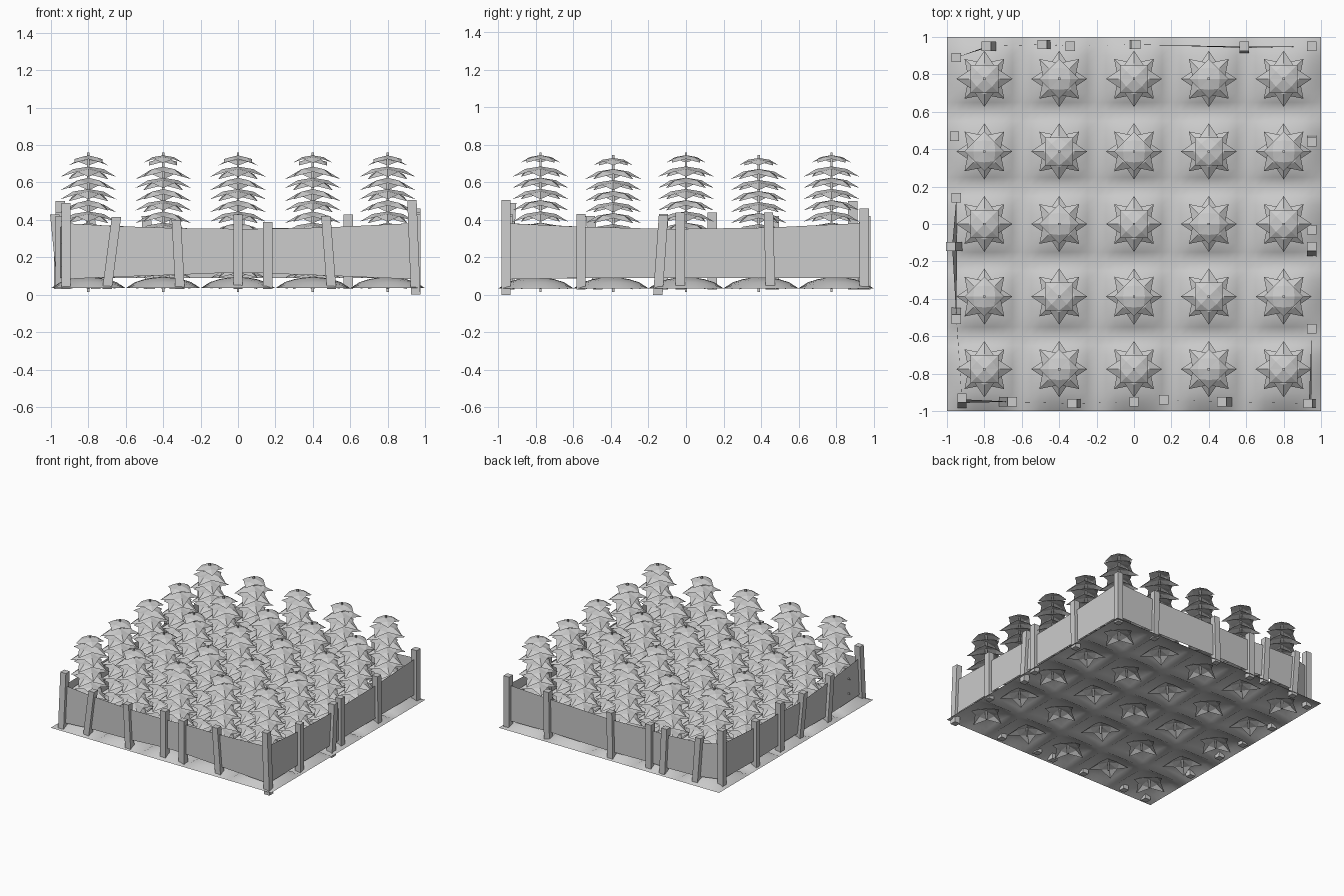
import bpy
from math import sin, cos, pi, radians
from mathutils import Vector

cube = bpy.data.objects.get("Cube")
if cube:
    bpy.data.objects.remove(cube, do_unlink=True)

CELLS = 5
PITCH = 2 / CELLS
EDGE_Z = 0.035


def add_mesh(name, verts, faces, smooth=False):
    mesh = bpy.data.meshes.new(name)
    mesh.from_pydata(verts, [], faces)
    mesh.update()
    obj = bpy.data.objects.new(name, mesh)
    bpy.context.collection.objects.link(obj)
    for poly in mesh.polygons:
        poly.use_smooth = smooth
    return obj


# Soil sheet: one rounded mound per planting cell
def build_soil():
    steps = CELLS * 8
    verts = []
    for j in range(steps + 1):
        for i in range(steps + 1):
            u, v = i / steps, j / steps
            swell = abs(sin(pi * u * CELLS) * sin(pi * v * CELLS))
            verts.append((2 * u - 1, 2 * v - 1, EDGE_Z + 0.06 * swell ** 0.65))
    row = steps + 1
    faces = [(j * row + i, j * row + i + 1, (j + 1) * row + i + 1, (j + 1) * row + i)
             for j in range(steps) for i in range(steps)]
    add_mesh("soil", verts, faces, smooth=True)


# One whorl of four drooping leaves around the stem
def add_whorl(verts, faces, z, turn, tip, notch, droop):
    first = len(verts)
    verts.append((0, 0, z))
    for k in range(4):
        a = turn + k * pi / 2
        b = a + pi / 4
        verts.append((tip * 0.55 * cos(a), tip * 0.55 * sin(a), z - droop * 0.25))
        verts.append((notch * cos(b), notch * sin(b), z - droop * 0.5))
        verts.append((tip * cos(a), tip * sin(a), z - droop))
    for k in range(4):
        rib, after, point = (first + 1 + 3 * k + n for n in range(3))
        before = first + 1 + 3 * ((k - 1) % 4) + 1
        faces += [(first, rib, after), (first, before, rib),
                  (rib, point, after), (rib, before, point)]


# Thin square stem
def add_stem(verts, faces, bottom, top, r=0.006):
    first = len(verts)
    for z in (bottom, top):
        verts += [(-r, -r, z), (r, -r, z), (r, r, z), (-r, r, z)]
    faces += [tuple(first + n for n in ring) for ring in ((3, 2, 1, 0), (4, 5, 6, 7))]
    for k in range(4):
        n = (k + 1) % 4
        faces.append((first + k, first + n, first + 4 + n, first + 4 + k))


def plant_mesh(name, turned):
    verts, faces = [], []
    add_stem(verts, faces, 0.015, 0.76)
    for k in range(12):
        angle = radians(45) * ((k + 1 + turned) % 2)
        z = 0.745 - 0.06 * k
        if k == 0:
            add_whorl(verts, faces, z, angle, 0.106, 0.075, 0.04)
        else:
            add_whorl(verts, faces, z, angle, 0.15, 0.085, 0.055)
    mesh = bpy.data.meshes.new(name)
    mesh.from_pydata(verts, [], faces)
    mesh.update()
    return mesh


def build_plants():
    kinds = [plant_mesh("plant_straight", 0), plant_mesh("plant_turned", 1)]
    for j in range(CELLS):
        for i in range(CELLS):
            obj = bpy.data.objects.new(f"plant_{j + 1}_{i + 1}", kinds[(i + j) % 2])
            obj.location = ((i - 2) * PITCH, (j - 2) * PITCH * 0.97, 0)
            obj.scale.z = 0.98 if j % 2 else 1
            bpy.context.collection.objects.link(obj)


# Fence posts, counter-clockwise: x, y, top height, base shift in x and y, base height
FRONT = [(-.92, -.93, .49, 0, -.03), (-.65, -.95, .415, -.05, 0), (-.33, -.96, .4, .02, 0),
         (0, -.95, .43, 0, 0), (.16, -.94, .39, 0, 0), (.47, -.95, .42, .03, 0)]
RIGHT = [(.93, -.96, .505, .02, 0, 0), (.95, -.56, .43, 0, 0), (.95, -.12, .425, 0, -.03, 0),
         (.95, -.03, .44, 0, 0), (.95, .44, .44, 0, .01)]
BACK = [(.95, .95, .46, 0, 0), (.59, .95, .43, 0, -.01), (.01, .96, .42, -.01, 0),
        (-.34, .95, .41, 0, 0), (-.49, .96, .42, .02, 0), (-.79, .95, .42, .03, 0)]
LEFT = [(-.95, .89, .5, 0, 0), (-.96, .47, .42, 0, 0), (-.95, .14, .44, 0, 0),
        (-.98, -.12, .43, .04, 0), (-.95, -.51, .42, 0, .04)]


def build_post(name, x, y, top, dx, dy, base=0.03, half=0.025):
    corners = [(-half, -half), (half, -half), (half, half), (-half, half)]
    verts = [(x + dx + a, y + dy + b, base) for a, b in corners]
    verts += [(x + a, y + b, top) for a, b in corners]
    faces = [(3, 2, 1, 0), (4, 5, 6, 7)]
    faces += [(k, (k + 1) % 4, 4 + (k + 1) % 4, 4 + k) for k in range(4)]
    add_mesh(name, verts, faces)


# Thin board strip running through the posts
def build_boards(posts):
    verts = []
    for x, y, top, dx, dy, *_ in posts:
        along = min(abs(x), abs(y))
        high, low = 0.352 + 0.035 * along ** 2, 0.09
        if y < -0.9:
            low = 0.12 - 0.04 * along
        head, foot = Vector((x, y, top)), Vector((x + dx, y + dy, EDGE_Z))
        for z in (low, high):
            p = foot.lerp(head, (z - EDGE_Z) / (top - EDGE_Z))
            verts.append((p.x, p.y, z))
    count = len(posts)
    faces = []
    for k in range(count):
        n = (k + 1) % count
        faces.append((2 * k, 2 * n, 2 * n + 1, 2 * k + 1))
    add_mesh("fence_boards", verts, faces)


def build_fence():
    sides = {"front": FRONT, "left": RIGHT, "back": BACK, "right": LEFT}
    for side, posts in sides.items():
        for n, post in enumerate(posts):
            build_post(f"{side}_post_{n + 1}", *post)
    build_boards(FRONT + RIGHT + BACK + LEFT)


build_soil()
build_plants()
build_fence()
